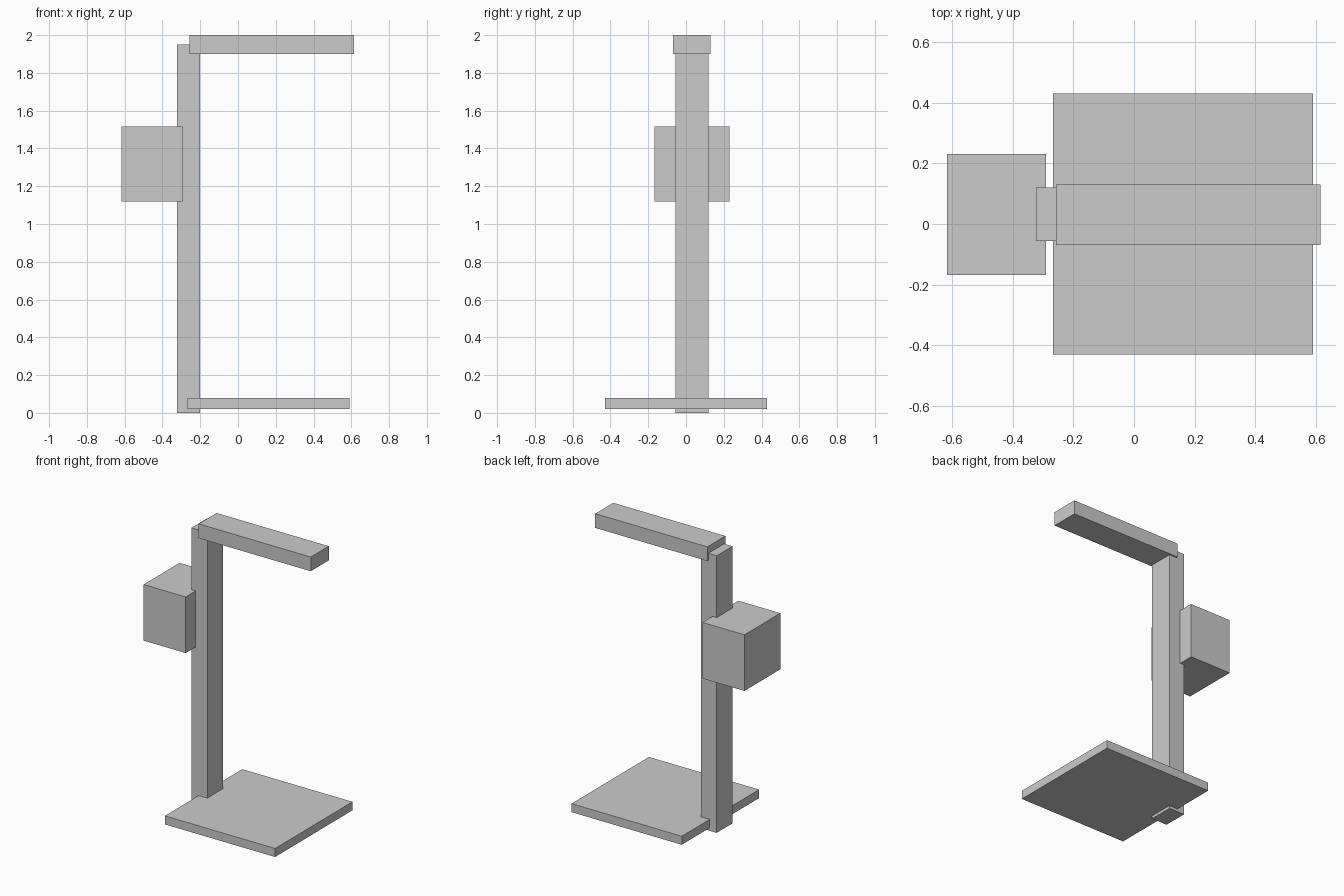
import bpy
import bmesh
from mathutils import Vector

if "Cube" in bpy.data.objects:
    bpy.data.objects.remove(bpy.data.objects["Cube"])


def box(name, low, high):
    """Axis-aligned box between two opposite corners."""
    low, high = Vector(low), Vector(high)
    size = high - low
    bm = bmesh.new()
    bmesh.ops.create_cube(bm, size=1)
    bmesh.ops.scale(bm, vec=size, verts=bm.verts)
    mesh = bpy.data.meshes.new(name)
    bm.to_mesh(mesh)
    bm.free()
    obj = bpy.data.objects.new(name, mesh)
    obj.location = (low + high) / 2
    bpy.context.collection.objects.link(obj)
    return obj


# Floor plate
box("base_plate", (-0.268, -0.43, 0.02), (0.59, 0.43, 0.08))
# Upright column
box("post", (-0.323, -0.056, 0.0), (-0.20, 0.12, 1.95))
# Overhanging arm at the top
box("top_arm", (-0.258, -0.069, 1.90), (0.615, 0.131, 2.0))
# Housing on the back of the column
box("rear_housing", (-0.617, -0.168, 1.12), (-0.29, 0.231, 1.515))
